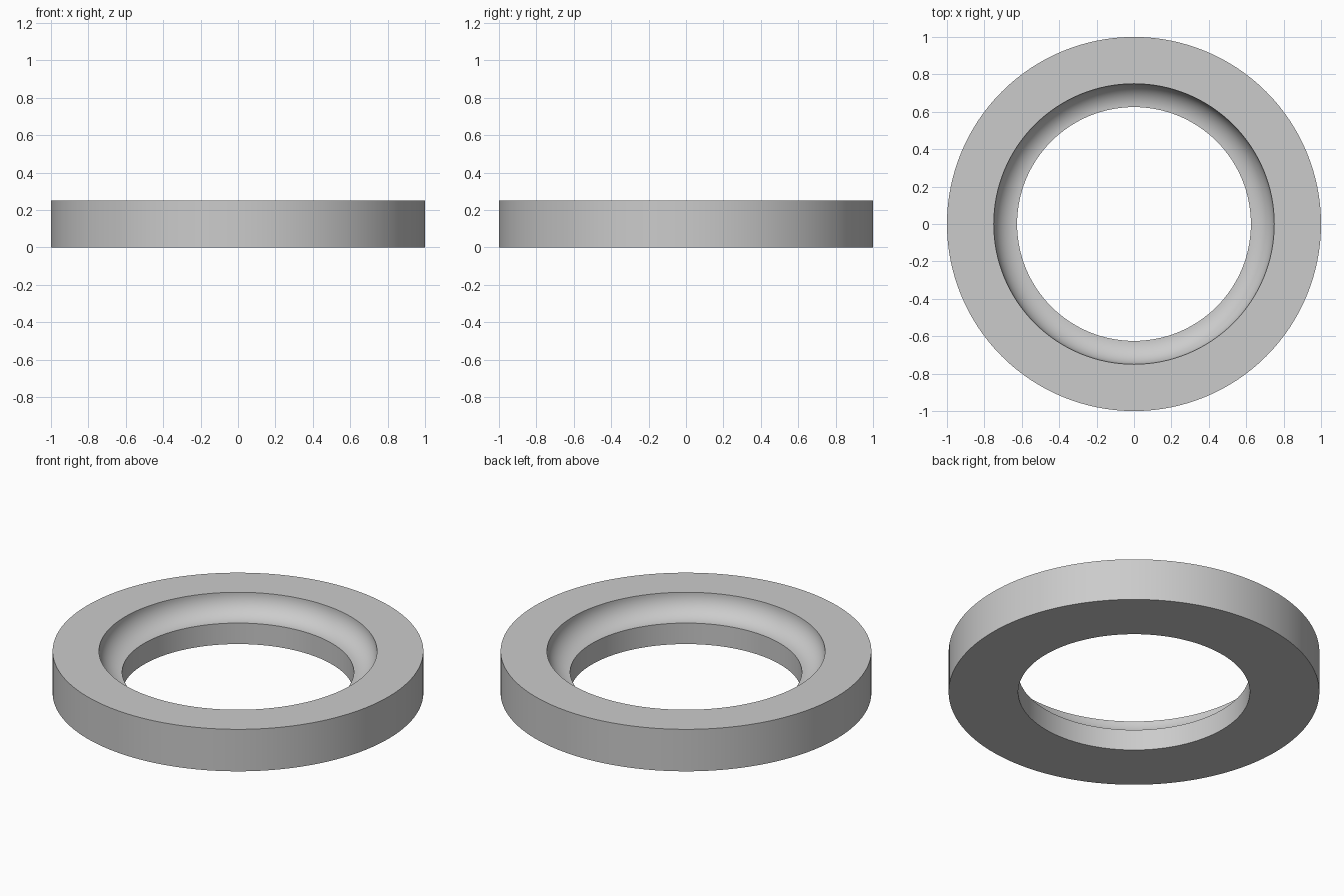
import bpy
import bmesh
import math

SEGMENTS = 128
COVE_STEPS = 16
OUTER, BORE, HEIGHT, COVE = 1.0, 0.625, 0.25, 0.125

cube = bpy.data.objects.get("Cube")
if cube:
    bpy.data.objects.remove(cube, do_unlink=True)

# Plain grey material
grey = bpy.data.materials.new("plain grey")
grey.use_nodes = True
colour = (0.6, 0.6, 0.6, 1)
grey.diffuse_color = colour
grey.node_tree.nodes["Principled BSDF"].inputs["Base Color"].default_value = colour

# Cross-section: square outer rim, straight bore, concave quarter-round seat
profile = [(BORE, 0), (OUTER, 0), (OUTER, HEIGHT)]
for i in range(COVE_STEPS + 1):
    a = math.pi / 2 * i / COVE_STEPS
    profile.append((BORE + COVE * math.cos(a), HEIGHT - COVE * math.sin(a)))

# Revolve the closed section around z
bm = bmesh.new()
verts = [bm.verts.new((r, 0, z)) for r, z in profile]
edges = [bm.edges.new((v, verts[(i + 1) % len(verts)])) for i, v in enumerate(verts)]
bmesh.ops.spin(bm, geom=verts + edges, cent=(0, 0, 0), axis=(0, 0, 1),
               angle=2 * math.pi, steps=SEGMENTS, use_merge=True)
bmesh.ops.remove_doubles(bm, verts=bm.verts, dist=0.0001)
bmesh.ops.recalc_face_normals(bm, faces=bm.faces)

mesh = bpy.data.meshes.new("coved_ring")
bm.to_mesh(mesh)
bm.free()
mesh.materials.append(grey)
ring = bpy.data.objects.new("coved_ring", mesh)
bpy.context.collection.objects.link(ring)

# Smooth curved walls, crisp rims
bpy.ops.object.select_all(action='DESELECT')
ring.select_set(True)
bpy.context.view_layer.objects.active = ring
bpy.ops.object.shade_smooth_by_angle(angle=math.radians(30))
